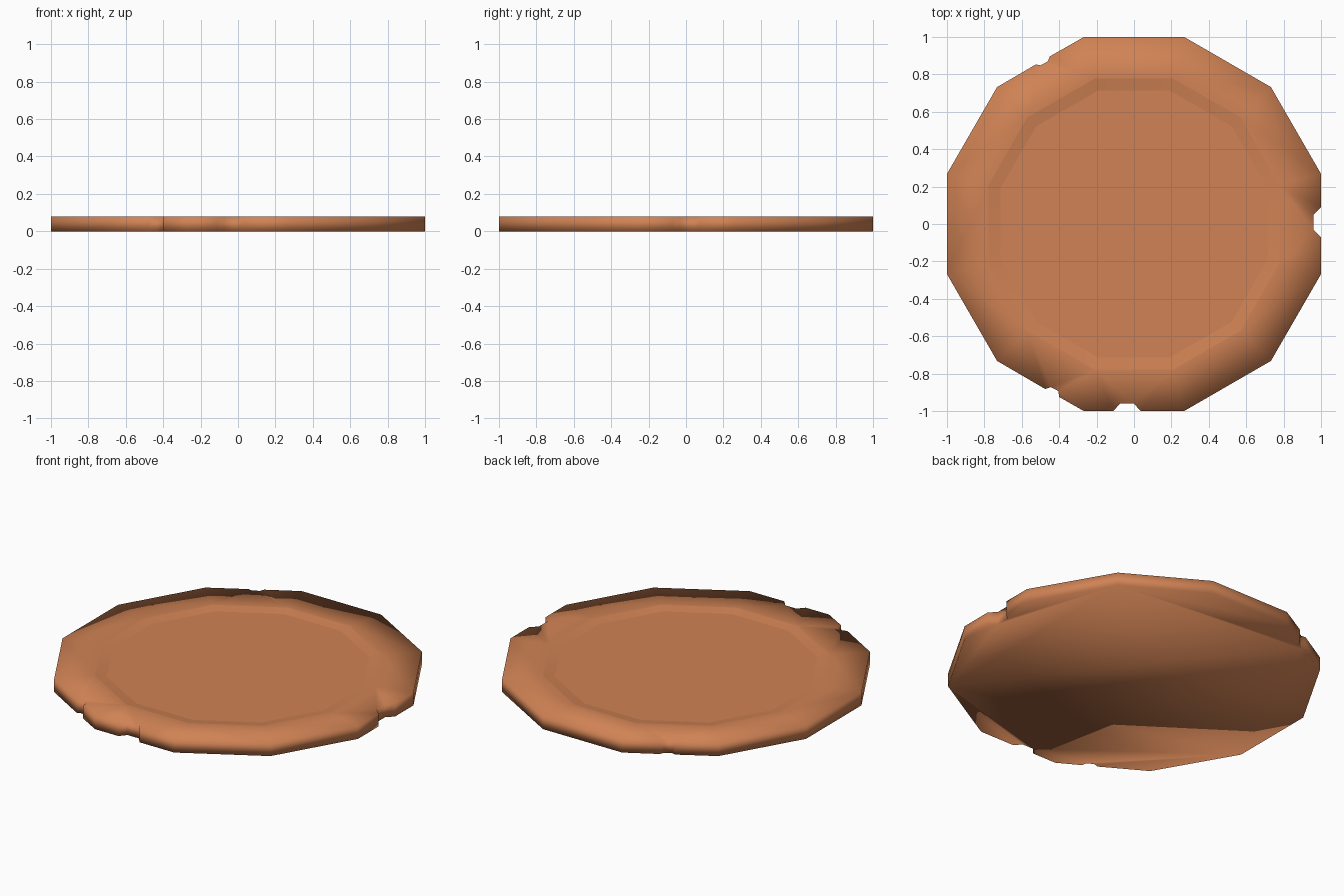
import bpy, bmesh, math

if "Cube" in bpy.data.objects:
    bpy.data.objects.remove(bpy.data.objects["Cube"])

HEIGHT = 0.08
DEPTH = 0.01   # shallow sunken centre

copper = bpy.data.materials.new("copper")
copper.diffuse_color = (0.63, 0.225, 0.089, 1)
copper.use_nodes = True
copper.node_tree.nodes["Principled BSDF"].inputs["Base Color"].default_value = copper.diffuse_color


def ring_points(apothem, z, sides=12):
    """Regular polygon with flat sides on the axes."""
    r = apothem / math.cos(math.pi / sides)
    return [(r * math.cos(math.radians(15 + 30 * i)),
             r * math.sin(math.radians(15 + 30 * i)), z) for i in range(sides)]


# chips in the edge: key = side after that corner, points run counter-clockwise
chips = {
    3: [(-0.45, 0.896), (-0.46, 0.87), (-0.50, 0.848), (-0.525, 0.853)],
    7: [(-0.475, -0.882), (-0.445, -0.872), (-0.405, -0.893), (-0.40, -0.925)],
    8: [(-0.11, -1.0), (-0.075, -0.96), (0.0, -0.96), (0.035, -1.0)],
    11: [(1.0, -0.07), (0.96, -0.03), (0.96, 0.05), (1.0, 0.09)],
}

outline = []
for i, p in enumerate(ring_points(1.0, 0)):
    outline.append(p[:2])
    outline += chips.get(i, [])

bm = bmesh.new()


def loop(points):
    verts = [bm.verts.new(p) for p in points]
    edges = [bm.edges.new((verts[i - 1], verts[i])) for i in range(len(verts))]
    return verts, edges


def band(a, b):
    n = len(a)
    for i in range(n):
        j = (i + 1) % n
        bm.faces.new((a[i], a[j], b[j], b[i]))


# outer wall and underside
low, low_e = loop([(x, y, 0) for x, y in outline])
top, top_e = loop([(x, y, HEIGHT) for x, y in outline])
band(low, top)
bm.faces.new(list(reversed(low)))

# top rim, bevelled step and sunken centre
step, step_e = loop(ring_points(0.778, HEIGHT))
inner, inner_e = loop(ring_points(0.714, HEIGHT - DEPTH))
bmesh.ops.triangle_fill(bm, edges=top_e + step_e, use_beauty=True, normal=(0, 0, 1))
band(step, inner)
floor = bm.faces.new(inner)

bmesh.ops.recalc_face_normals(bm, faces=bm.faces)
# soft worn shading outside, crisp edges around the step
for f in bm.faces:
    f.smooth = True
for e in step_e + inner_e:
    e.smooth = False

mesh = bpy.data.meshes.new("chipped_disc")
bm.to_mesh(mesh)
bm.free()
mesh.materials.append(copper)
disc = bpy.data.objects.new("chipped_disc", mesh)
bpy.context.collection.objects.link(disc)
